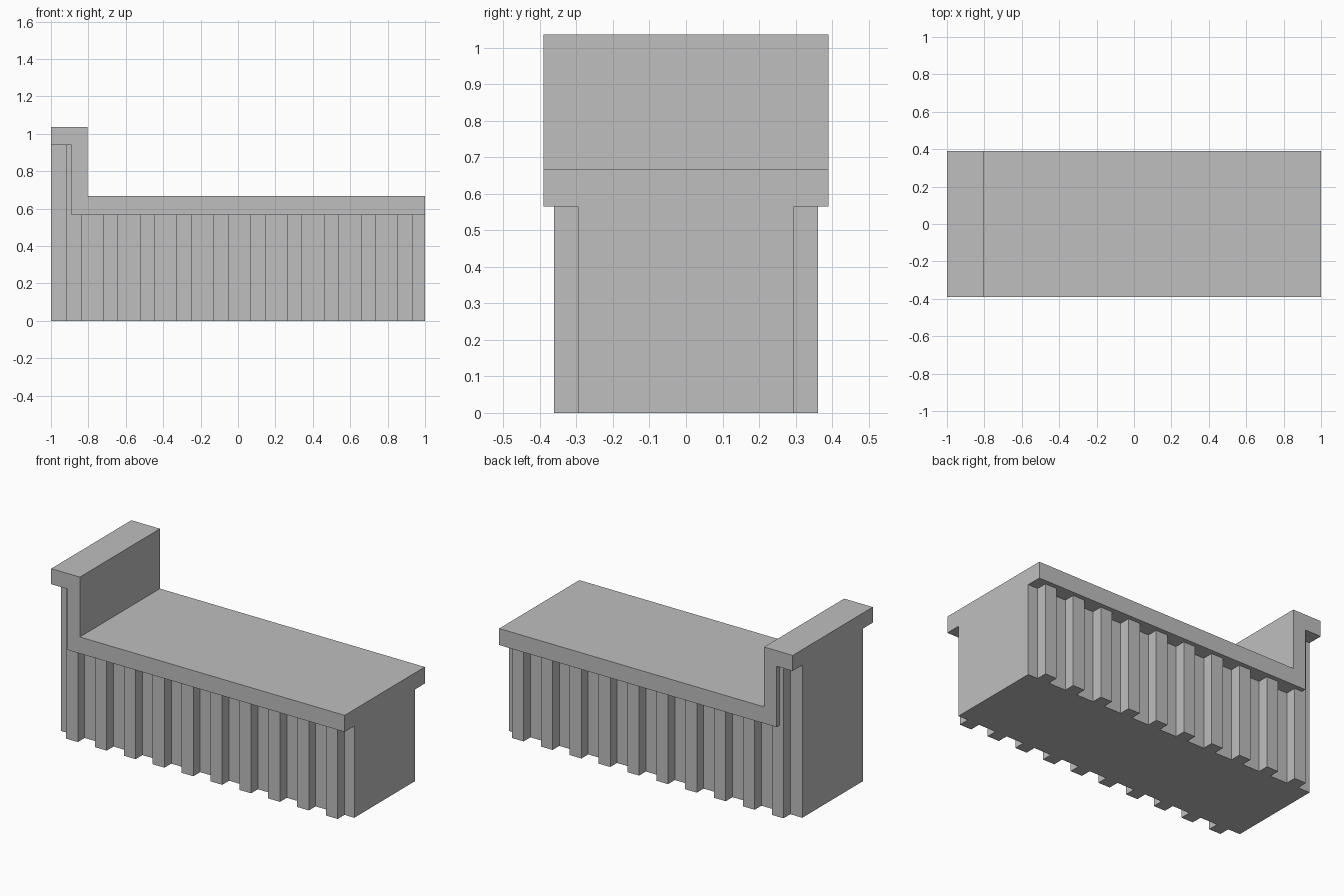
import bpy
import bmesh
from mathutils import Vector

cube = bpy.data.objects.get("Cube")
if cube:
    bpy.data.objects.remove(cube, do_unlink=True)

grey = bpy.data.materials.new("plain_grey")
grey.use_nodes = True
colour = (0.52, 0.52, 0.52, 1)
grey.diffuse_color = colour
grey.node_tree.nodes["Principled BSDF"].inputs["Base Color"].default_value = colour


def extrude_profile(name, profile, y0, y1):
    """Extrude an x-z outline from y0 to y1."""
    bm = bmesh.new()
    face = bm.faces.new([bm.verts.new((x, y0, z)) for x, z in profile])
    result = bmesh.ops.extrude_face_region(bm, geom=[face])
    verts = [v for v in result["geom"] if isinstance(v, bmesh.types.BMVert)]
    bmesh.ops.translate(bm, verts=verts, vec=Vector((0, y1 - y0, 0)))
    bmesh.ops.recalc_face_normals(bm, faces=bm.faces)
    mesh = bpy.data.meshes.new(name)
    bm.to_mesh(mesh)
    bm.free()
    mesh.materials.append(grey)
    obj = bpy.data.objects.new(name, mesh)
    bpy.context.collection.objects.link(obj)
    return obj


# Heights and depths
seat_under, seat_top = 0.565, 0.667
cap_under, cap_top = 0.94, 1.036
wall_out, wall_in = -0.89, -0.805
seat_y, body_y, slat_y = 0.39, 0.296, 0.362

# Stepped slab: seat, upright and cap in one outline
extrude_profile("seat_slab", [
    (1, seat_under), (1, seat_top), (wall_in, seat_top), (wall_in, cap_top),
    (-1, cap_top), (-1, cap_under), (wall_out, cap_under), (wall_out, seat_under),
], -seat_y, seat_y)

# Core under the slab, rising behind the upright
extrude_profile("base_core", [
    (-1, 0), (1, 0), (1, seat_under), (wall_out, seat_under),
    (wall_out, cap_under), (-1, cap_under),
], -body_y, body_y)

# Vertical slats on both long sides; the first fills the raised end
width, pitch, start = 0.08, 0.1968, -0.918
for i in range(10):
    x0 = start + i * pitch
    x1 = x0 + width
    outline = [(x0, 0), (x1, 0), (x1, seat_under)]
    if i == 0:
        outline += [(wall_out, seat_under), (wall_out, cap_under), (x0, cap_under)]
    else:
        outline.append((x0, seat_under))
    slat = extrude_profile(f"slat_{i + 1}", outline, -slat_y, -body_y)
    mirror = slat.modifiers.new("both_sides", "MIRROR")
    mirror.use_axis = (False, True, False)
    mirror.use_mirror_merge = False
